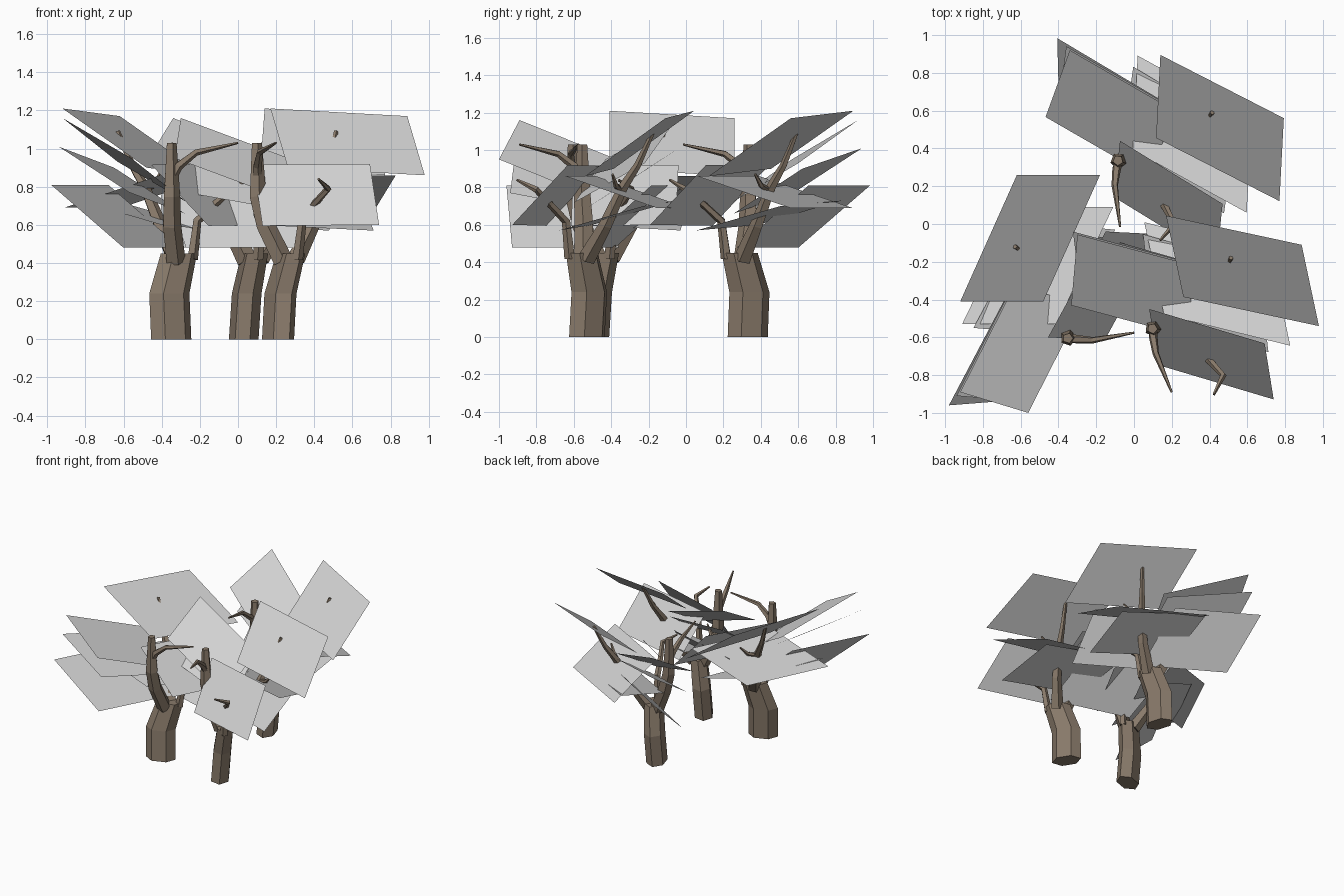
import bpy
import bmesh
from math import cos, sin, pi, radians
from mathutils import Vector, Matrix

cube = bpy.data.objects.get("Cube")
if cube:
    bpy.data.objects.remove(cube, do_unlink=True)


def make_material(name, color):
    mat = bpy.data.materials.new(name)
    mat.use_nodes = True
    mat.diffuse_color = color
    for node in mat.node_tree.nodes:
        if node.type == "BSDF_PRINCIPLED":
            node.inputs["Base Color"].default_value = color
            node.inputs["Roughness"].default_value = 0.9
    return mat


bark = make_material("brown bark", (0.25, 0.195, 0.145, 1))
foliage = make_material("light grey foliage", (0.64, 0.64, 0.64, 1))


def finish(bm, name, mat, place):
    """Turn the bmesh into an object standing at the tree's place."""
    mesh = bpy.data.meshes.new(name)
    bm.to_mesh(mesh)
    bm.free()
    mesh.materials.append(mat)
    obj = bpy.data.objects.new(name, mesh)
    obj.matrix_world = place
    bpy.context.collection.objects.link(obj)
    return obj


def skin(bm, rings):
    """Join rings of points into a closed tube."""
    loops = [[bm.verts.new(p) for p in ring] for ring in rings]
    count = len(loops[0])
    for low, high in zip(loops, loops[1:]):
        for i in range(count):
            j = (i + 1) % count
            bm.faces.new((low[i], low[j], high[j], high[i]))
    bm.faces.new(loops[0][::-1])
    bm.faces.new(loops[-1])
    bmesh.ops.recalc_face_normals(bm, faces=bm.faces)


def limb(name, path, place, sides=5):
    """Tapered branch along points given as (x, y, z, radius)."""
    points = [Vector(p[:3]) for p in path]
    rings = []
    for i, center in enumerate(points):
        before = points[max(i - 1, 0)]
        after = points[min(i + 1, len(points) - 1)]
        turn = Vector((0, 0, 1)).rotation_difference(after - before)
        ring = []
        for k in range(sides):
            a = 2 * pi * k / sides
            ring.append(center + turn @ Vector((cos(a), sin(a), 0)) * path[i][3])
        rings.append(ring)
    bm = bmesh.new()
    skin(bm, rings)
    finish(bm, name, bark, place)


def trunk(name, place):
    """Bent trunk with a flattened six-sided section."""
    rings = []
    for x, y, z, size in ((0, 0, 0, 1), (-.01, .015, .24, 1), (.04, .06, .45, .9)):
        turn = Matrix.Rotation(radians(20), 3, "Z")
        rings.append([
            Vector((x, y, z)) + turn @ Vector((.112 * cos(k * pi / 3), .074 * sin(k * pi / 3), 0)) * size
            for k in range(6)])
    bm = bmesh.new()
    skin(bm, rings)
    finish(bm, name, bark, place)


def leaf_card(name, corners, place):
    """Flat foliage card from three corners; the fourth completes the parallelogram."""
    a, b, c = (Vector(p) for p in corners)
    bm = bmesh.new()
    face = bm.faces.new([bm.verts.new(p) for p in (a, b, c, a + c - b)])
    face.normal_update()
    if face.normal.z < 0:
        face.normal_flip()
    finish(bm, name, foliage, place)


LIMBS = {
    "main_limb": [(.02, .02, .41, .055), (0, -.07, .6, .052),
                  (0, -.11, .75, .047), (0, -.115, 1.03, .028)],
    "side_branch": [(0, -.11, .84, .026), (.04, -.12, .91, .024),
                    (.13, -.125, .98, .018), (.35, -.085, 1.03, .006)],
    "low_twig": [(.11, .08, .42, .03), (.135, .1, .62, .024), (.23, .146, .71, .02),
                 (.32, .2, .79, .018), (.41, .13, .84, .007)],
    "high_limb": [(.02, .09, .42, .05), (-.06, .2, .6, .037), (-.14, .27, .8, .028),
                  (-.21, .32, .92, .02), (-.28, .37, 1.09, .012)],
    "high_twig": [(-.13, .26, .78, .018), (-.09, .33, .81, .015), (-.06, .38, .87, .007)],
}

CARDS = {
    "crown_card": [(-.57, .08, 1.21), (-.27, .75, 1.17), (.17, .75, .86)],
    "side_card_top": [(-.57, -.4, 1.16), (-.21, -.51, .95), (.08, .06, .72)],
    "side_card_middle": [(-.59, -.42, 1.01), (-.22, -.45, .77), (.07, .12, .66)],
    "side_card_low": [(-.63, -.47, .81), (-.25, -.44, .48), (.05, .13, .48)],
    "front_card": [(-.105, -.11, .915), (.2, .45, .92), (.5, .435, .6)],
    "under_card": [(-.56, -.04, .69), (-.26, .58, .69), (.24, .58, .86)],
    "lowest_card": [(-.05, -.1, .6), (.25, .46, .57), (-.2, .5, .7)],
}

# Three copies of the same tree, each turned about its trunk
TREES = {
    "left_tree": (-.35, -.49, 0),
    "right_tree": (.21, -.53, -78),
    "back_tree": (.03, .33, -93),
}

for tree, (x, y, angle) in TREES.items():
    place = Matrix.Translation((x, y, 0)) @ Matrix.Rotation(radians(angle), 4, "Z")
    trunk(tree + "_trunk", place)
    for part, path in LIMBS.items():
        limb(tree + "_" + part, path, place)
    for part, corners in CARDS.items():
        leaf_card(tree + "_" + part, corners, place)
